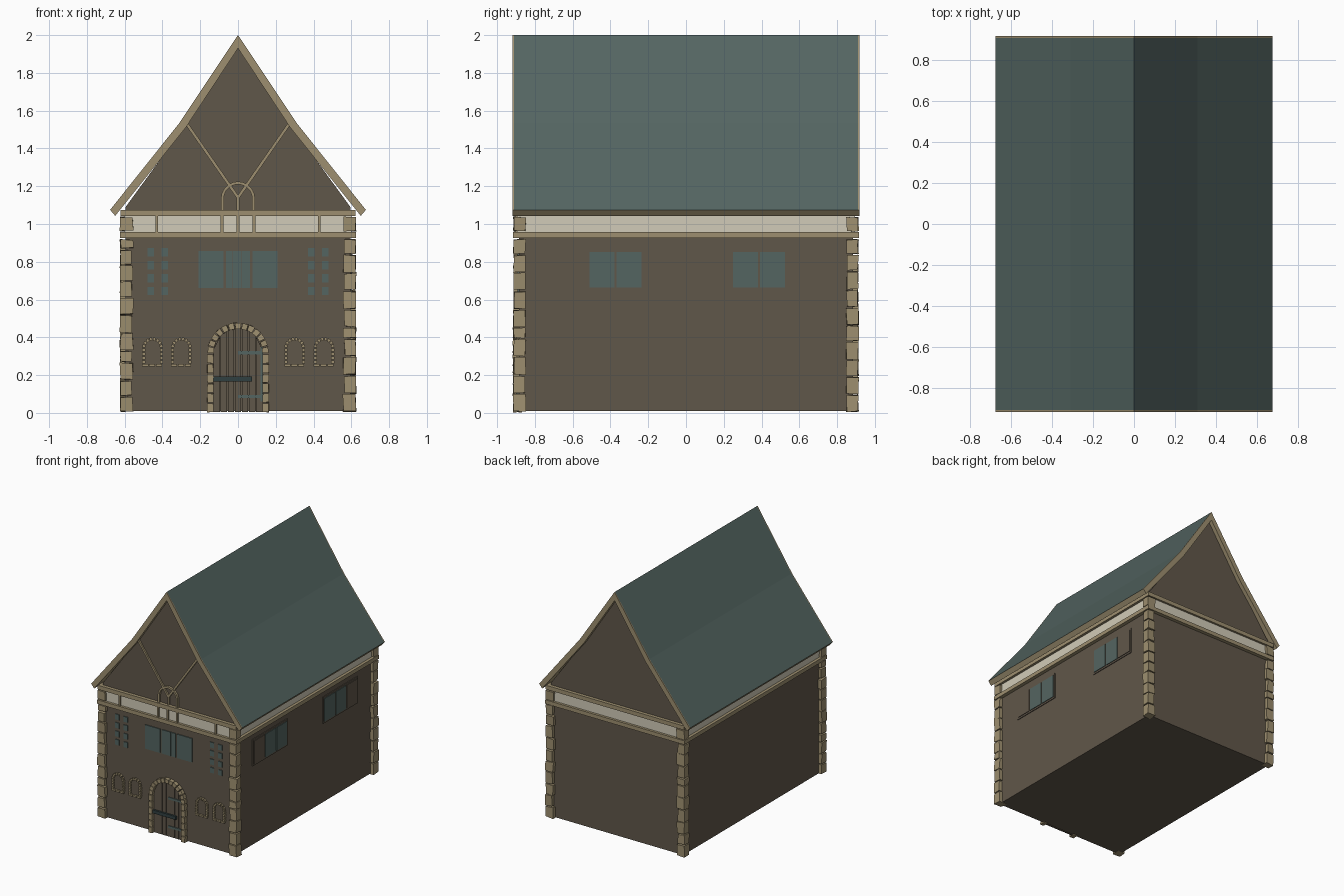
import bpy, bmesh, math, random
from mathutils import Vector

if "Cube" in bpy.data.objects:
    bpy.data.objects.remove(bpy.data.objects["Cube"])

random.seed(4)


def material(name, rgb):
    m = bpy.data.materials.new(name)
    m.diffuse_color = (*rgb, 1)
    m.use_nodes = True
    m.node_tree.nodes["Principled BSDF"].inputs["Base Color"].default_value = m.diffuse_color
    return m


WALL = material("brown wall", (0.118, 0.095, 0.068))
STONE = material("tan trim", (0.34, 0.275, 0.16))
TEAL = material("teal slate", (0.088, 0.13, 0.12))
CREAM = material("cream plaster", (0.64, 0.60, 0.48))
IRON = material("dark iron", (0.03, 0.05, 0.052))


def prisms(name, polys, d0, d1, mat, axis="y", jitter=0.0):
    """Extrude flat outlines (u, z) from depth d0 to d1 along an axis, as one object."""
    bm = bmesh.new()
    for poly in polys:
        def pt(u, z, d):
            v = Vector((u, d, z) if axis == "y" else (d, u, z))
            return v + Vector([random.uniform(-jitter, jitter) for _ in range(3)])
        a = [bm.verts.new(pt(u, z, d0)) for u, z in poly]
        b = [bm.verts.new(pt(u, z, d1)) for u, z in poly]
        bm.faces.new(a)
        bm.faces.new(b[::-1])
        n = len(a)
        for i in range(n):
            bm.faces.new((a[i], b[i], b[(i + 1) % n], a[(i + 1) % n]))
    bmesh.ops.recalc_face_normals(bm, faces=bm.faces)
    me = bpy.data.meshes.new(name)
    bm.to_mesh(me)
    bm.free()
    me.materials.append(mat)
    ob = bpy.data.objects.new(name, me)
    bpy.context.collection.objects.link(ob)
    return ob


def rect(u0, u1, z0, z1):
    return [(u0, z0), (u1, z0), (u1, z1), (u0, z1)]


def bar(p, q, w):
    """Strip of width w between two points."""
    p, q = Vector(p), Vector(q)
    d = (q - p).normalized() * w / 2
    s = Vector((-d.y, d.x))
    return [tuple(v) for v in (p - s, q - s, q + s, p + s)]


def arch(cx, r0, r1, z0, zs, sides, ring, gap):
    """Jamb stones and voussoirs round an arched opening."""
    out = []
    h = (zs - z0) / sides
    for i in range(sides):
        za, zb = z0 + i * h, z0 + (i + 1) * h - gap
        out += [rect(cx - r1, cx - r0, za, zb), rect(cx + r0, cx + r1, za, zb)]
    for i in range(ring):
        g = gap / r1 / 2
        a, b = math.pi * i / ring + g, math.pi * (i + 1) / ring - g
        out.append([(cx + r * math.cos(t), zs + r * math.sin(t))
                    for r, t in ((r0, a), (r1, a), (r1, b), (r0, b))])
    return out


WX, WY = 0.595, 0.885      # wall half sizes

# walls with both gables
prisms("walls", [[(-WX, .01), (WX, .01), (WX, 1.09), (.285, 1.515), (0, 1.95),
                  (-.285, 1.515), (-WX, 1.09)]], -WY, WY, WALL)

# roof slab: teal above, tan underneath and at the ends
outer = [(.677, 1.075), (.31, 1.535), (0, 2.0), (-.31, 1.535), (-.677, 1.075)]
inner = [(-.65, 1.043), (-.277, 1.51), (0, 1.93), (.277, 1.51), (.65, 1.043)]


def slab(name, y0, y1):
    o, i = outer, inner[::-1]
    return prisms(name, [[o[k], o[k + 1], i[k + 1], i[k]] for k in range(4)], y0, y1, STONE)


roof = slab("roof", -.91, .91)
roof.data.materials.append(TEAL)
for f in roof.data.polygons:
    if f.normal.z > 0.3 and f.center.z > 1.1:
        f.material_index = 1
slab("front_rake", -.918, -.91)
slab("back_rake", .91, .918)

# plaster band and the beams above and below it
prisms("plaster_band", [rect(-.602, .602, .95, 1.05)], -.895, .895, CREAM)
prisms("lower_beam", [rect(-.625, .625, .925, .957)], -.915, .915, STONE)
prisms("upper_beam", [rect(-.622, .622, 1.042, 1.075)], -.912, .912, STONE)
prisms("band_studs", [rect(x - .007, x + .007, .95, 1.05) for x in (-.43, -.085, 0, .085, .43)],
       -.908, -.89, STONE)

# corner stones, uneven heights
for sx in (-1, 1):
    for sy in (-1, 1):
        stones, z, k = [], .007, 0
        while z < .9:
            h = random.choice((.06, .085, .095, .1))
            if .925 - z - h < .05:
                h = .925 - z
            w = .556 + .008 * (k % 2)
            stones.append(rect(sx * w, sx * .623, z, z + h - .008))
            z, k = z + h, k + 1
        stones.append(rect(sx * .556, sx * .623, .962, 1.036))
        side = ("left" if sx < 0 else "right") + ("_front" if sy < 0 else "_back")
        prisms(side + "_corner_stones", stones, sy * .85, sy * .912, STONE, jitter=.004)

# door: stone arch, planks, iron bar and straps
prisms("door_arch", arch(0, .13, .163, .004, .315, 6, 13, .006), -.916, -.87, STONE, jitter=.0015)
R = .131
planks = []
for i in range(7):
    a, b = -R + i * 2 * R / 7 + .002, -R + (i + 1) * 2 * R / 7 - .002
    planks.append([(a, .006), (b, .006), (b, .315 + math.sqrt(R * R - b * b)),
                   (a, .315 + math.sqrt(R * R - a * a))])
prisms("door_planks", planks, -.893, -.88, WALL)
prisms("door_bar", [rect(-.135, .075, .165, .192)], -.908, -.885, IRON)
prisms("door_straps", [rect(0, .13, .31, .328), rect(0, .13, .078, .096),
                       rect(.118, .132, .06, .35)], -.9, -.885, TEAL)

# small arched windows
for n, cx in enumerate((-.452, -.3, .3, .455)):
    stones = arch(cx, .038, .055, .262, .345, 4, 8, .005)
    stones += [rect(cx - .055 + i * .0367, cx - .023 + i * .0367, .246, .26) for i in range(3)]
    prisms("small_arch_window_%d" % (n + 1), stones, -.9, -.875, STONE)

# front three-pane window
panes = [(-.21, -.078), (-.063, -.033), (-.03, .018), (.021, .063), (.078, .21)]
prisms("front_window_panes", [rect(a, b, .662, .856) for a, b in panes], -.892, -.88, TEAL)

# lattice windows either side
for name, s in (("left", -1), ("right", 1)):
    cells = [rect(s * x - .018, s * x + .018, z - .022, z + .022)
             for x in (.388, .462) for z in (.645, .713, .782, .85)]
    prisms(name + "_lattice_window", cells, -.891, -.88, TEAL)

# right-hand wall windows, one shuttered pane each
for name, cy, s in (("front", -.445, 1), ("back", .457, -1)):
    prisms(name + "_side_window_frame", [rect(cy - .222, cy + .222, .65, .866)],
           WX - .01, WX + .006, WALL, axis="x")
    cells = [rect(cy + o - .066, cy + o + .066, .664, .852) for o in (-.143 * s, 0, .143 * s)]
    prisms(name + "_side_shutter", cells[:1], WX, WX + .011, WALL, axis="x")
    prisms(name + "_side_panes", cells[1:], WX, WX + .011, TEAL, axis="x")

# gable timbers: forked brace, post and arched frame
prisms("gable_braces", [bar((0, 1.14), (s * .278, 1.54), .016) for s in (-1, 1)]
       + [rect(-.007, .007, 1.07, 1.15)], -.898, -.88, STONE)
prisms("gable_arch", arch(0, .075, .09, 1.07, 1.135, 1, 12, 0), -.903, -.88, STONE)
